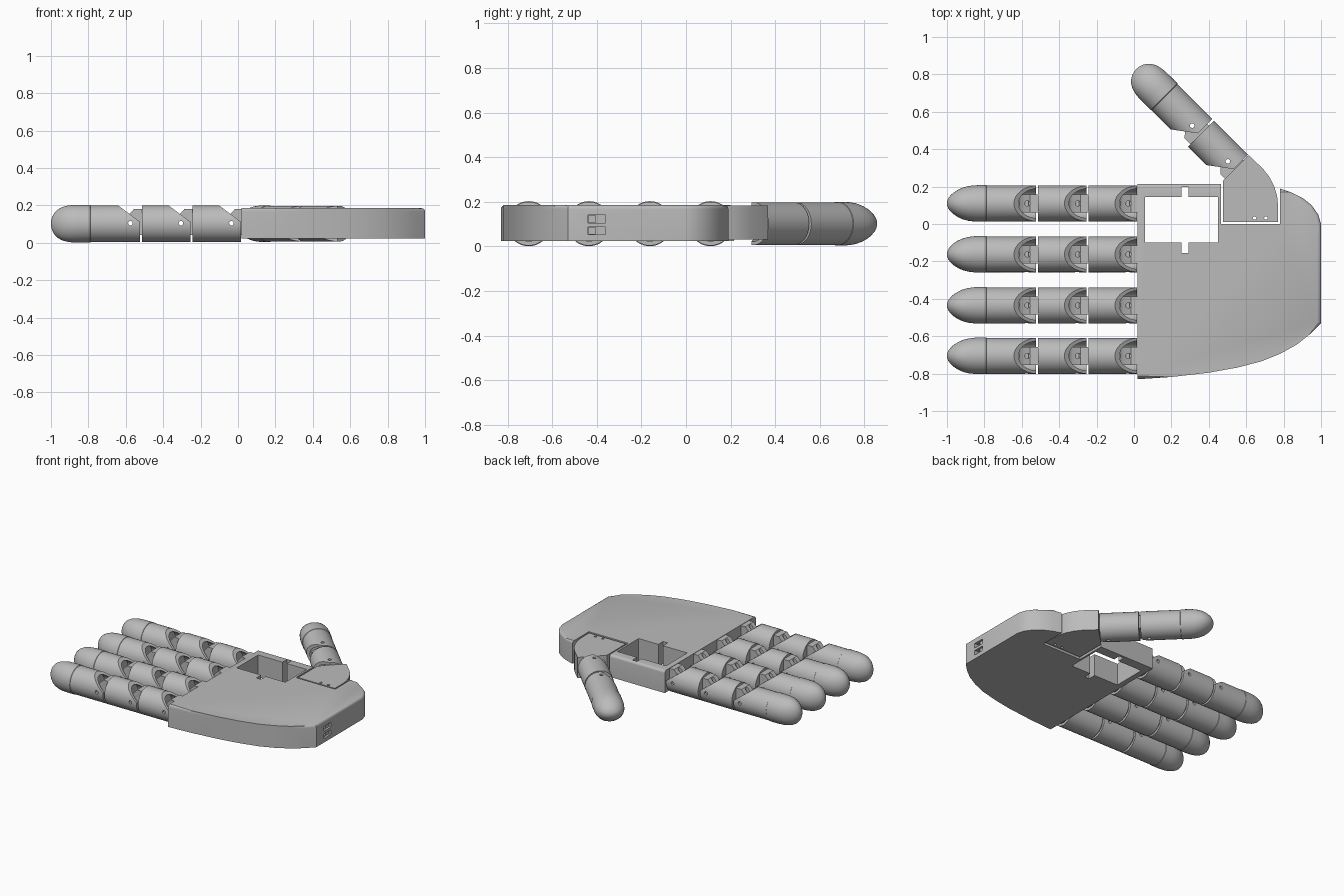
import bpy
import bmesh
from math import pi, cos, sin
from mathutils import Matrix, Vector

old = bpy.data.objects.get("Cube")
if old:
    bpy.data.objects.remove(old, do_unlink=True)

# Single plain grey plastic
grey = bpy.data.materials.new("grey plastic")
grey.use_nodes = True
COLOUR = (0.5, 0.5, 0.5, 1)
grey.diffuse_color = COLOUR
grey.node_tree.nodes["Principled BSDF"].inputs["Base Color"].default_value = COLOUR

MID = 0.102                 # height of the finger axes
BOTTOM, TOP = 0.024, 0.185  # palm faces
PITCH = 0.27                # distance between joints


def make(name, bm):
    bmesh.ops.recalc_face_normals(bm, faces=bm.faces)
    mesh = bpy.data.meshes.new(name)
    bm.to_mesh(mesh)
    bm.free()
    mesh.materials.append(grey)
    ob = bpy.data.objects.new(name, mesh)
    bpy.context.collection.objects.link(ob)
    return ob


def prism(name, pts, lo, hi, axis="z", rounded=0, keep=None):
    """Extrude an outline along z or y; optionally round some top edges."""
    bm = bmesh.new()
    place = (lambda a, b, h: (a, b, h)) if axis == "z" else (lambda a, b, h: (a, h, b))
    rows = [[bm.verts.new(place(a, b, h)) for a, b in pts] for h in (lo, hi)]
    bm.faces.new(rows[0])
    bm.faces.new(rows[1])
    n = len(pts)
    for i in range(n):
        j = (i + 1) % n
        bm.faces.new((rows[0][i], rows[0][j], rows[1][j], rows[1][i]))
    if rounded:
        edges = [bm.edges.get((rows[1][i], rows[1][(i + 1) % n])) for i in keep]
        bmesh.ops.bevel(bm, geom=edges, offset=rounded, segments=4,
                        profile=0.5, affect="EDGES")
    return make(name, bm)


def box(x0, x1, y0, y1, z0, z1):
    return prism("cutter", [(x0, y0), (x1, y0), (x1, y1), (x0, y1)], z0, z1)


def rod(centre, radius, length, axis):
    bm = bmesh.new()
    turn = {"x": Matrix.Rotation(pi / 2, 4, "Y"),
            "y": Matrix.Rotation(pi / 2, 4, "X"), "z": Matrix()}[axis]
    bmesh.ops.create_cone(bm, cap_ends=True, segments=32, radius1=radius,
                          radius2=radius, depth=length,
                          matrix=Matrix.Translation(centre) @ turn)
    return make("cutter", bm)


def loft(name, rings, sides=48):
    """Elliptical rings (x, half width, half height) joined along x."""
    bm = bmesh.new()
    rows = [[bm.verts.new((x, ry * cos(2 * pi * k / sides), rz * sin(2 * pi * k / sides)))
             for k in range(sides)] for x, ry, rz in rings]
    for a, b in zip(rows, rows[1:]):
        for k in range(sides):
            m = (k + 1) % sides
            bm.faces.new((a[k], a[m], b[m], b[k]))
    bm.faces.new(rows[0])
    bm.faces.new(rows[-1])
    return make(name, bm)


def cut(ob, *cutters):
    for c in cutters:
        c.hide_render = True
        mod = ob.modifiers.new("cut", "BOOLEAN")
        mod.operation = "DIFFERENCE"
        mod.solver = "EXACT"
        mod.object = c
        bpy.context.view_layer.objects.active = ob
        bpy.ops.object.modifier_apply(modifier=mod.name)
        bpy.data.objects.remove(c, do_unlink=True)


def smooth(ob, angle=0.6):
    bpy.ops.object.select_all(action="DESELECT")
    ob.select_set(True)
    bpy.context.view_layer.objects.active = ob
    bpy.ops.object.shade_smooth_by_angle(angle=angle)


# Palm outline, from the little finger corner round the wrist to the thumb
outline = [(0.02, -0.83), (0.2, -0.818), (0.4, -0.795), (0.55, -0.768), (0.68, -0.735),
           (0.78, -0.695), (0.87, -0.645), (0.94, -0.59), (1, -0.53), (1, 0),
           (0.985, 0.05), (0.95, 0.1), (0.9, 0.14), (0.84, 0.17), (0.78, 0.19),
           (0.78, 0), (0.465, 0), (0.465, 0.215), (0.02, 0.215)]
palm = prism("palm", outline, BOTTOM, TOP, rounded=0.018,
             keep=list(range(14)) + [17])
cut(palm,
    box(0.06, 0.45, -0.1, 0.145, -0.1, 0.3),       # tendon window
    box(0.255, 0.292, -0.155, 0.198, -0.1, 0.3))   # window notches
for z in (0.07, 0.123):                            # wrist slots
    cut(palm, box(0.985, 1.1, -0.44, -0.36, z - 0.017, z + 0.017),
        box(0.9, 1.1, -0.438, -0.405, z - 0.015, z + 0.015))
smooth(palm)

# Thumb base wedge with two small vertical holes
thumb_base = prism("thumb_base", [(0.475, 0.012), (0.77, 0.012), (0.77, 0.1), (0.765, 0.15),
                                  (0.75, 0.2), (0.725, 0.25), (0.69, 0.295), (0.613, 0.368),
                                  (0.475, 0.23)], BOTTOM + 0.008, TOP - 0.002)
cut(thumb_base, rod((0.645, 0.032, 0.1), 0.009, 0.4, "z"),
    rod((0.705, 0.032, 0.1), 0.009, 0.4, "z"))
smooth(thumb_base)


# Finger parts: joint plane at x = 0, tip towards -x, opening towards +z
def open_joint(ob):
    wedge = prism("cutter", [(-0.138, 0.11), (0.02, -0.008), (0.02, 0.13), (-0.138, 0.13)],
                  -0.2, 0.2, "y")
    cut(ob, wedge, rod((-0.05, 0, 0), 0.08, 0.13, "x"),
        rod((-0.055, 0, 0.003), 0.012, 0.4, "y"))
    smooth(ob)


segment = loft("finger_segment", [(-0.005, 0.096, 0.098), (-0.262, 0.096, 0.098)])
open_joint(segment)

fingertip = loft("fingertip", [
    (-0.005, 0.096, 0.098), (-0.268, 0.096, 0.098), (-0.27, 0.098, 0.101),
    (-0.33, 0.097, 0.101), (-0.365, 0.093, 0.1), (-0.395, 0.085, 0.096),
    (-0.42, 0.074, 0.089), (-0.445, 0.058, 0.075), (-0.462, 0.042, 0.057),
    (-0.473, 0.027, 0.038), (-0.479, 0.012, 0.017), (-0.48, 0.002, 0.003)])
open_joint(fingertip)

knuckle = prism("knuckle", [(0.012, 0.08), (-0.035, 0.08), (-0.052, 0.062), (-0.08, 0.03),
                            (-0.095, -0.01), (-0.088, -0.04), (-0.065, -0.06), (0.012, -0.06)],
                -0.048, 0.048, "y")
cut(knuckle, rod((-0.055, 0, 0.003), 0.012, 0.4, "y"),
    rod((-0.05, 0, 0.06), 0.014, 0.1, "z"))
smooth(knuckle)


def place(source, name, matrix):
    ob = bpy.data.objects.new(name, source.data)
    bpy.context.collection.objects.link(ob)
    ob.matrix_world = matrix


def finger(name, frame, joints):
    for j in range(joints):
        m = frame @ Matrix.Translation((-PITCH * j, 0, 0))
        last = j == joints - 1
        place(knuckle, f"{name}_knuckle_{j + 1}", m)
        place(fingertip if last else segment,
              f"{name}_tip" if last else f"{name}_segment_{j + 1}", m)


# Four straight fingers and the thumb, which bends towards the palm
for name, y in (("index", 0.11), ("middle", -0.162), ("ring", -0.435), ("little", -0.705)):
    finger(name, Matrix.Translation((0.02, y, MID)), 3)

axis_x = Vector((1, -1, 0)).normalized()
axis_z = Vector((-1, -1, 0)).normalized()
turn = Matrix((axis_x, axis_z.cross(axis_x), axis_z)).transposed().to_4x4()
finger("thumb", Matrix.Translation((0.543, 0.298, MID)) @ turn, 2)

for template in (segment, fingertip, knuckle):
    bpy.data.objects.remove(template, do_unlink=True)
